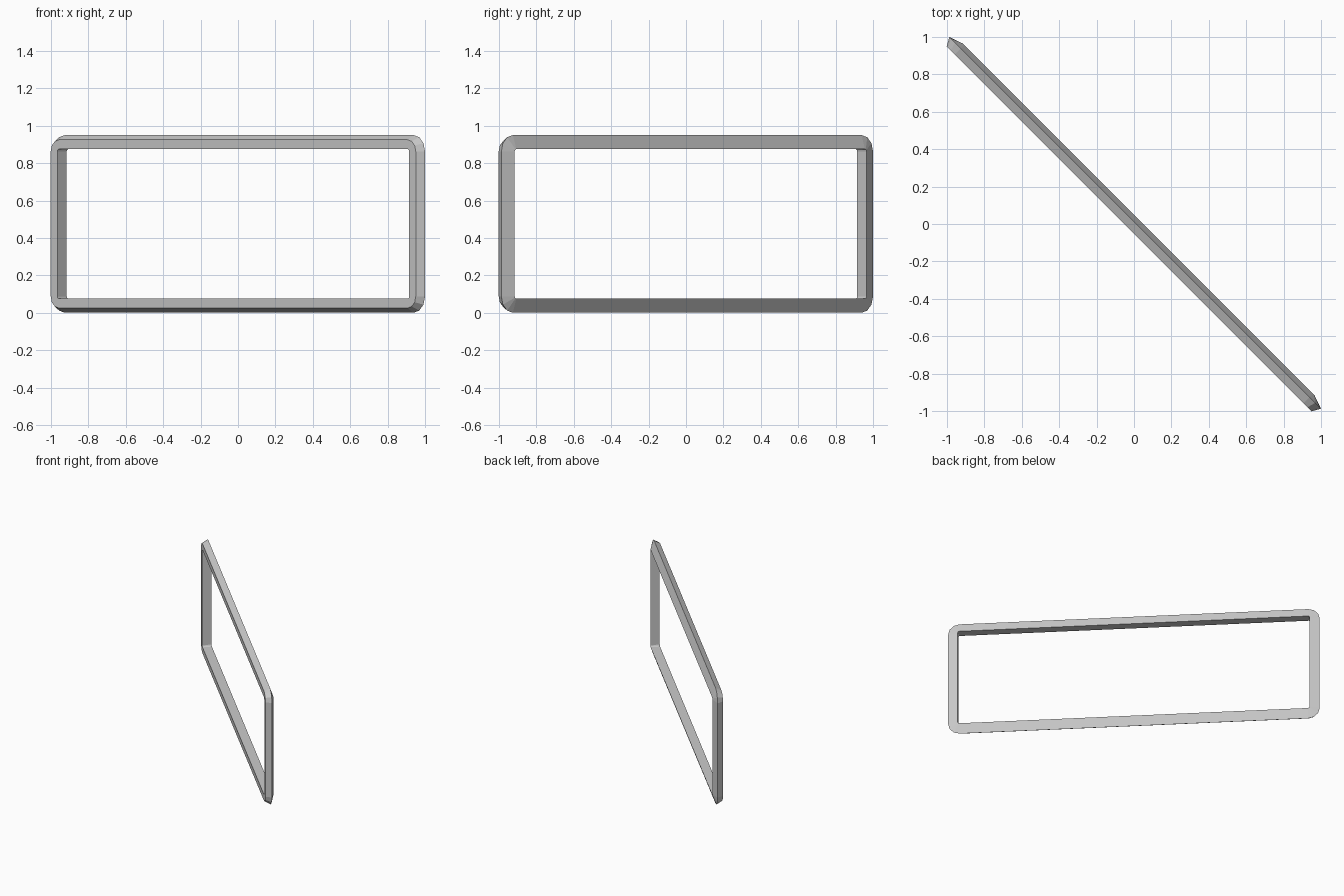
import bpy, bmesh
from math import sin, cos, pi, sqrt

if "Cube" in bpy.data.objects:
    bpy.data.objects.remove(bpy.data.objects["Cube"])

# Cross-section of the rail: (distance outward from corner centre, depth to the back)
PROFILE = [(0.012, -0.036), (0.062, -0.036), (0.087, 0.009), (0.012, 0.035)]
HALF_W, HALF_H, MID_Z = 1.318, 0.388, 0.475   # corner centres
SEGMENTS = 3                                  # facets per rounded corner

bm = bmesh.new()

# Sweep the profile round the four corners of the frame
rings = []
for i, (sx, sz) in enumerate([(1, 1), (-1, 1), (-1, -1), (1, -1)]):
    for k in range(SEGMENTS + 1):
        a = (i + k / SEGMENTS) * pi / 2
        ring = []
        for rho, n in PROFILE:
            s = sx * HALF_W + rho * cos(a)
            z = MID_Z + sz * HALF_H + rho * sin(a)
            # the frame stands on the diagonal of the plan
            ring.append(bm.verts.new(((s + n) / sqrt(2), (n - s) / sqrt(2), z)))
        rings.append(ring)

m = len(PROFILE)
for i, r in enumerate(rings):
    q = rings[(i + 1) % len(rings)]
    for j in range(m):
        bm.faces.new((r[j], r[(j + 1) % m], q[(j + 1) % m], q[j]))
bmesh.ops.recalc_face_normals(bm, faces=bm.faces)

mesh = bpy.data.meshes.new("diagonal_frame")
bm.to_mesh(mesh)
bm.free()
frame = bpy.data.objects.new("diagonal_frame", mesh)
bpy.context.collection.objects.link(frame)
